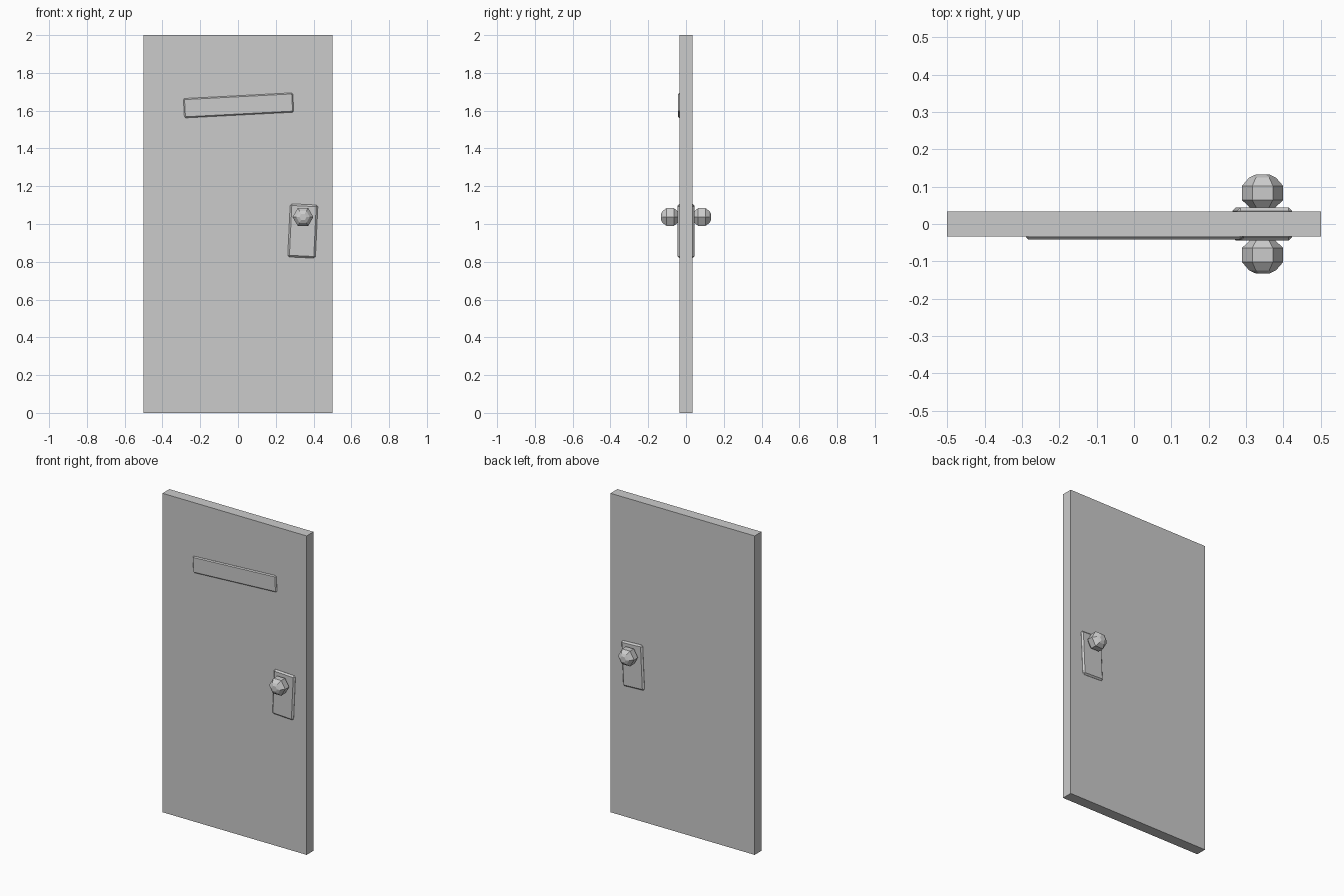
import bpy, bmesh
from math import radians, cos, sin, tau
from mathutils import Matrix

if "Cube" in bpy.data.objects:
    bpy.data.objects.remove(bpy.data.objects["Cube"])


def finish(name, bm):
    bmesh.ops.recalc_face_normals(bm, faces=bm.faces[:])
    me = bpy.data.meshes.new(name)
    bm.to_mesh(me)
    bm.free()
    ob = bpy.data.objects.new(name, me)
    bpy.context.collection.objects.link(ob)
    return ob


def box(name, centre, size, tilt=0, bevel=0):
    bm = bmesh.new()
    bmesh.ops.create_cube(bm, size=1)
    bmesh.ops.scale(bm, vec=size, verts=bm.verts)
    if bevel:
        bmesh.ops.bevel(bm, geom=bm.edges[:], offset=bevel, segments=1,
                        affect='EDGES', profile=0.5)
    # positive tilt raises the right-hand end seen from the front
    bm.transform(Matrix.Translation(centre) @ Matrix.Rotation(radians(-tilt), 4, 'Y'))
    return finish(name, bm)


def knob(name, x, z, side):
    # six-sided turned knob: (distance from door centre, radius)
    profile = [(0.032, 0.030), (0.044, 0.034), (0.064, 0.055),
               (0.102, 0.055), (0.124, 0.036), (0.132, 0.019)]
    bm = bmesh.new()
    rings = [[bm.verts.new((x + r * cos(tau * i / 6), side * y, z + r * sin(tau * i / 6)))
              for i in range(6)] for y, r in profile]
    for a, b in zip(rings, rings[1:]):
        for i in range(6):
            j = (i + 1) % 6
            bm.faces.new((a[i], a[j], b[j], b[i]))
    bm.faces.new(rings[0])
    bm.faces.new(rings[-1])
    return finish(name, bm)


# door slab
box("door_panel", (0, 0, 1), (1, 0.068, 2))

# slightly crooked upper plate on the front
box("upper_plate", (0.003, -0.033, 1.628), (0.58, 0.017, 0.103), tilt=3, bevel=0.006)

# crooked lock plate and knob on each side
for label, side in (("front", -1), ("back", 1)):
    box(label + "_lock_plate", (0.343, side * 0.034, 0.963), (0.147, 0.02, 0.282),
        tilt=-2.7, bevel=0.009)
    knob(label + "_knob", 0.344, 1.037, side)
